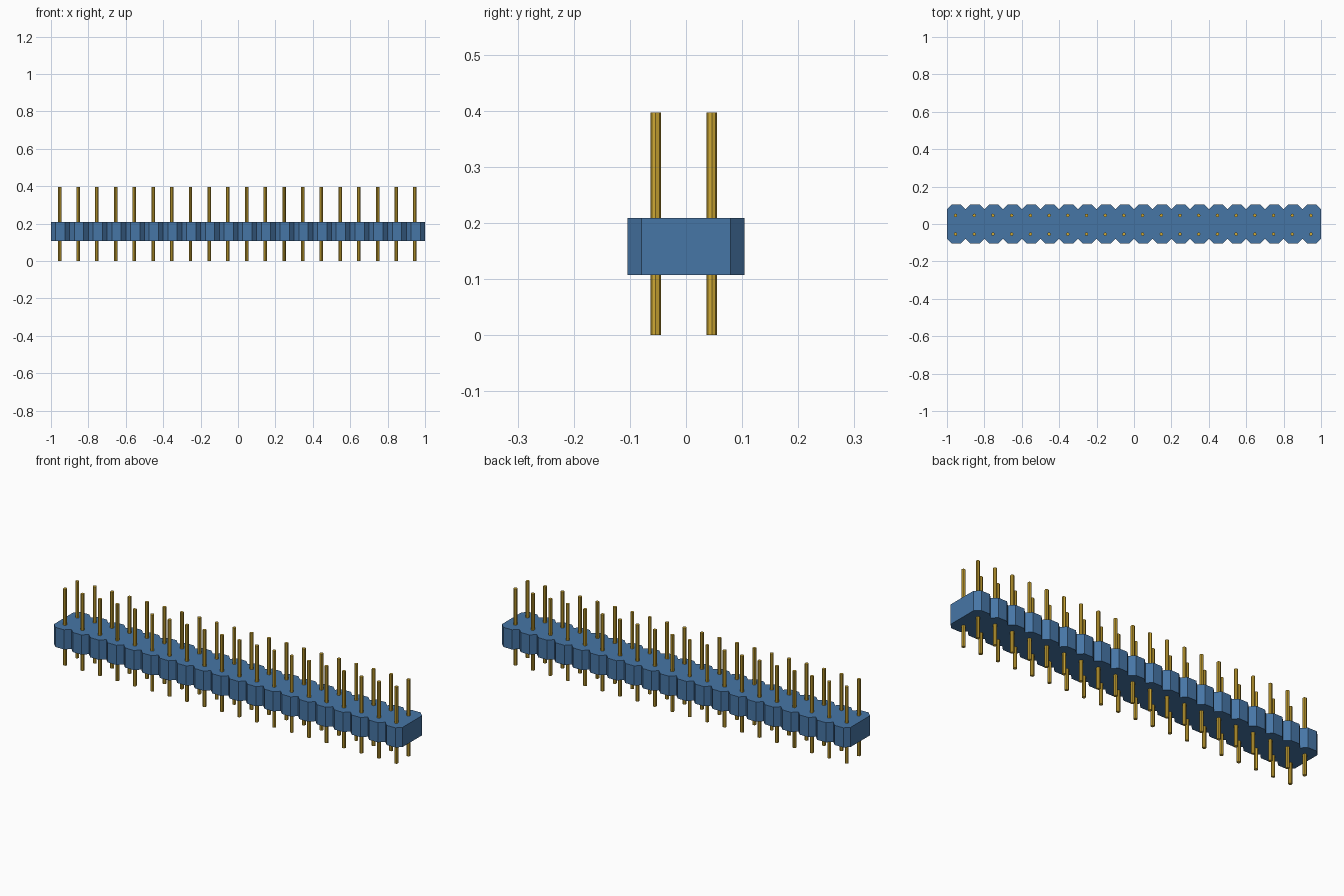
import bpy
import bmesh
from mathutils import Matrix, Vector

cube = bpy.data.objects.get("Cube")
if cube:
    bpy.data.objects.remove(cube)

COLUMNS = 20
PITCH = 2 / COLUMNS
HALF_DEPTH = 0.104
CHAMFER = 0.025
BODY_BOTTOM, BODY_TOP = 0.107, 0.209
PIN_HEIGHT = 0.397
PIN_RADIUS = 0.0093
PIN_SHIFT = -0.004


def material(name, color):
    mat = bpy.data.materials.new(name)
    mat.use_nodes = True
    mat.diffuse_color = color
    mat.node_tree.nodes["Principled BSDF"].inputs["Base Color"].default_value = color
    return mat


def make_object(name, bm, mat):
    bmesh.ops.recalc_face_normals(bm, faces=bm.faces)
    mesh = bpy.data.meshes.new(name)
    bm.to_mesh(mesh)
    bm.free()
    mesh.materials.append(mat)
    obj = bpy.data.objects.new(name, mesh)
    bpy.context.collection.objects.link(obj)
    return obj


blue = material("blue plastic", (0.062, 0.18, 0.38, 1))
gold = material("gold metal", (0.63, 0.40, 0.035, 1))

# Housing: one scalloped outline, extruded upward
front = [(-1, CHAMFER - HALF_DEPTH)]
for i in range(COLUMNS):
    left = -1 + i * PITCH
    right = left + PITCH
    front += [(left + CHAMFER, -HALF_DEPTH), (right - CHAMFER, -HALF_DEPTH),
              (right, CHAMFER - HALF_DEPTH)]
outline = front + [(-x, -y) for x, y in front]

bm = bmesh.new()
base = bm.faces.new([bm.verts.new((x, y, BODY_BOTTOM)) for x, y in outline])
top = bmesh.ops.extrude_face_region(bm, geom=[base], use_keep_orig=True)
bmesh.ops.translate(bm, vec=Vector((0, 0, BODY_TOP - BODY_BOTTOM)),
                    verts=[v for v in top["geom"] if isinstance(v, bmesh.types.BMVert)])
make_object("housing", bm, blue)

# Pins: two rows of slim octagonal posts passing through the housing
for row, side in (("front_pins", -1), ("back_pins", 1)):
    bm = bmesh.new()
    for i in range(COLUMNS):
        x = -1 + (i + 0.5) * PITCH + PIN_SHIFT
        y = side * PITCH / 2 + PIN_SHIFT
        place = Matrix.Translation((x, y, PIN_HEIGHT / 2))
        bmesh.ops.create_cone(bm, cap_ends=True, segments=8, radius1=PIN_RADIUS,
                              radius2=PIN_RADIUS, depth=PIN_HEIGHT, matrix=place)
    make_object(row, bm, gold)
